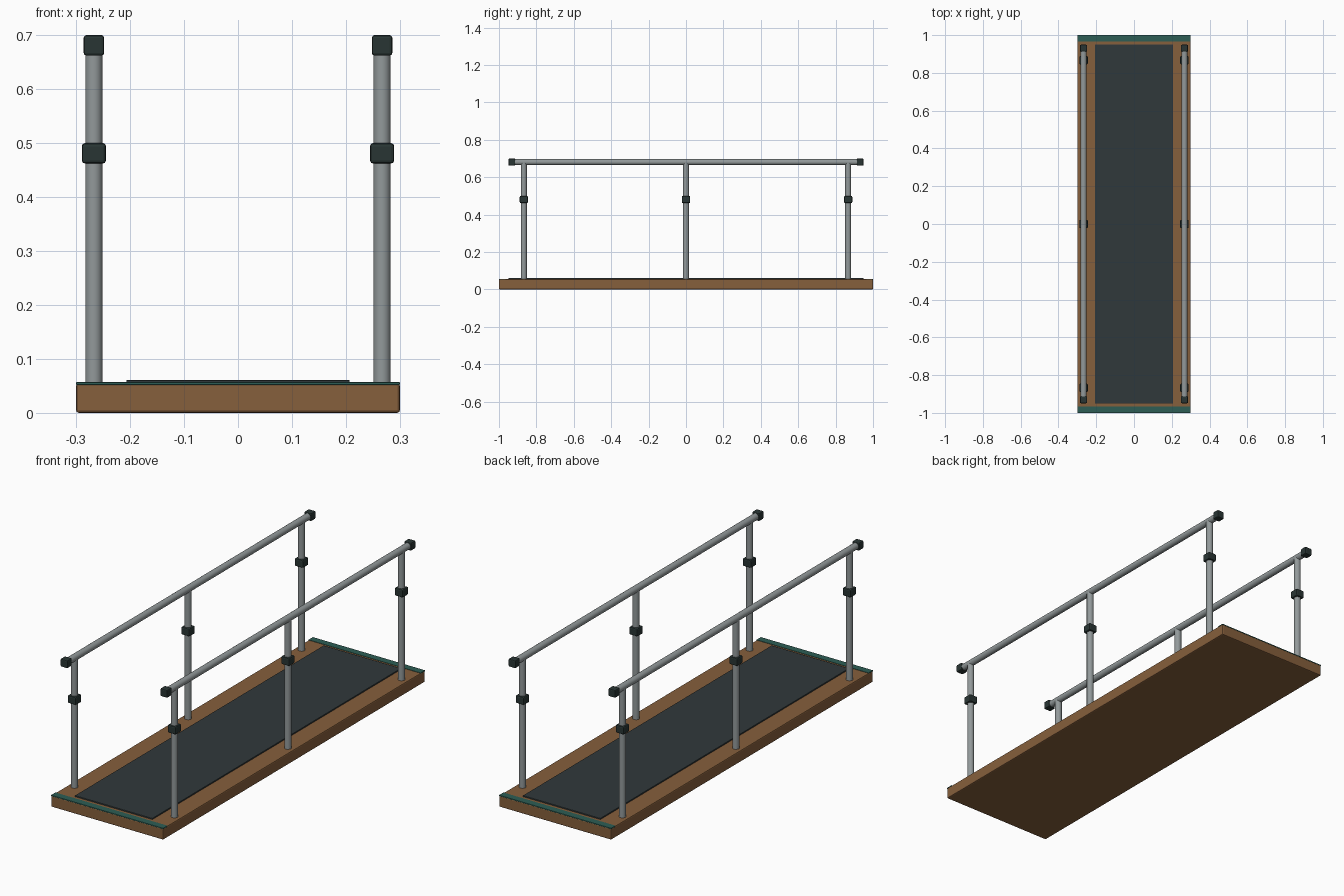
import bpy, math

if "Cube" in bpy.data.objects:
    bpy.data.objects.remove(bpy.data.objects["Cube"])


def material(name, rgb):
    m = bpy.data.materials.new(name)
    m.diffuse_color = (*rgb, 1)
    m.use_nodes = True
    m.node_tree.nodes["Principled BSDF"].inputs["Base Color"].default_value = m.diffuse_color
    return m


WOOD = material("wood", (0.24, 0.115, 0.045))
RUBBER = material("rubber", (0.03, 0.04, 0.043))
TEAL = material("teal_trim", (0.026, 0.11, 0.09))
METAL = material("metal", (0.29, 0.32, 0.325))
PLASTIC = material("dark_plastic", (0.022, 0.036, 0.034))


def box(name, center, size, mat, bevel):
    bpy.ops.mesh.primitive_cube_add(size=1, location=center)
    ob = bpy.context.object
    ob.name = name
    ob.scale = size
    bpy.ops.object.transform_apply(location=False, rotation=False, scale=True)
    ob.data.materials.append(mat)
    mod = ob.modifiers.new("edge_bevel", 'BEVEL')
    mod.width = bevel
    mod.segments = 2
    return ob


def tube(name, center, radius, length, rotation=(0, 0, 0)):
    bpy.ops.mesh.primitive_cylinder_add(vertices=24, radius=radius, depth=length,
                                        location=center, rotation=rotation)
    ob = bpy.context.object
    ob.name = name
    ob.data.materials.append(METAL)
    bpy.ops.object.shade_smooth_by_angle(angle=math.radians(40))
    return ob


# Platform, walking mat and end trims
box("platform", (0, 0, 0.0275), (0.6, 2.0, 0.055), WOOD, 0.005)
box("walking_mat", (0, 0, 0.056), (0.414, 1.9, 0.01), RUBBER, 0.002)
for end, y in (("front", -0.983), ("back", 0.983)):
    box(end + "_trim", (0, y, 0.0545), (0.6, 0.034, 0.005), TEAL, 0.001)

# Handrails with end caps, posts and height-adjusting collars
for side, x in (("left", -0.267), ("right", 0.267)):
    tube(side + "_handrail", (x, 0, 0.681), 0.016, 1.86, (math.pi / 2, 0, 0))
    for end, y in (("front", -0.931), ("back", 0.931)):
        box(f"{side}_{end}_end_cap", (x, y, 0.681), (0.038, 0.036, 0.038), PLASTIC, 0.005)
    for spot, y in (("front", -0.867), ("middle", 0), ("back", 0.867)):
        tube(f"{side}_{spot}_post", (x, y, 0.365), 0.016, 0.63)
        box(f"{side}_{spot}_collar", (x, y, 0.481), (0.045, 0.045, 0.038), PLASTIC, 0.006)
